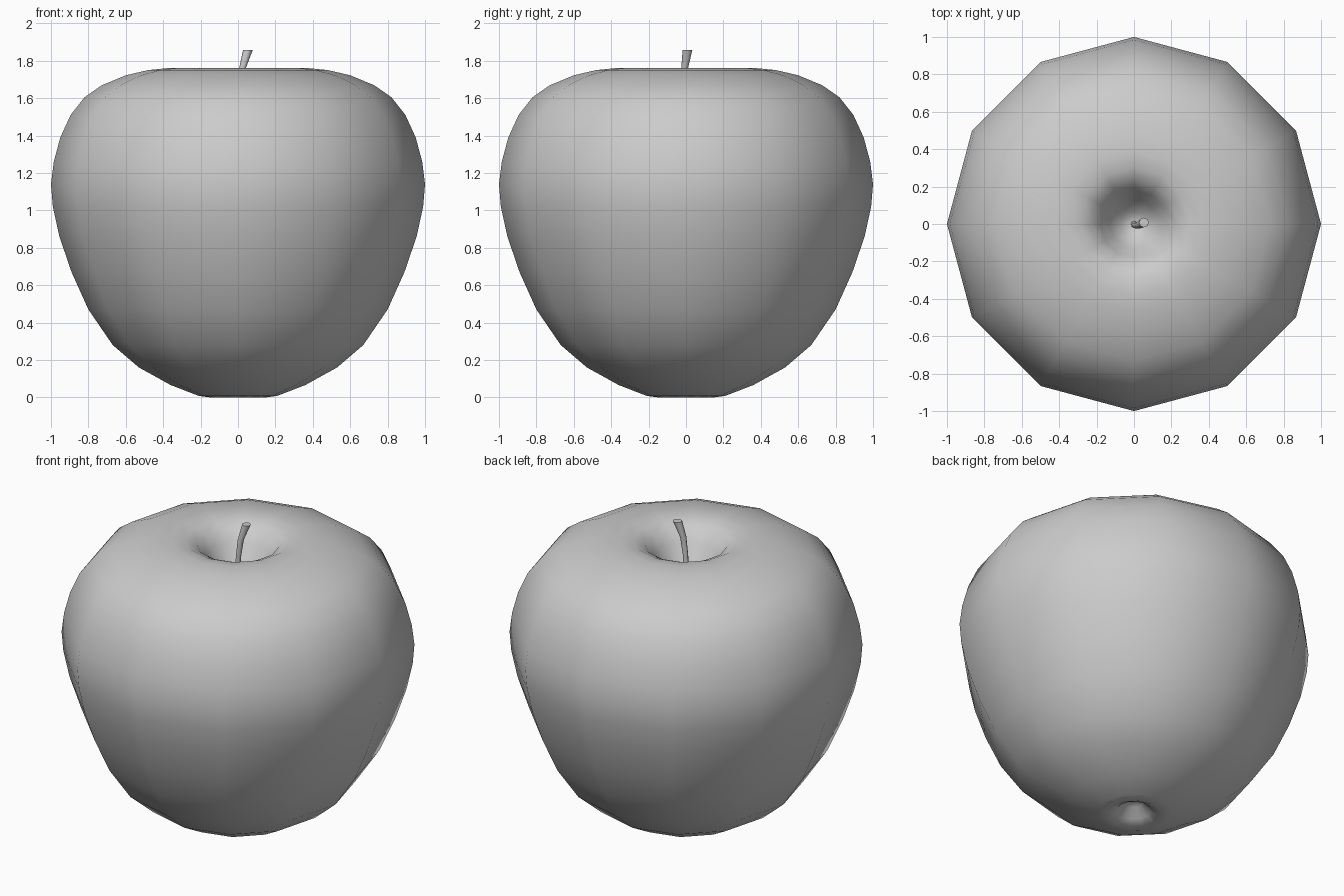
import bpy, bmesh, math
from mathutils import Vector

if "Cube" in bpy.data.objects:
    bpy.data.objects.remove(bpy.data.objects["Cube"])


def finish(bm, name):
    bmesh.ops.recalc_face_normals(bm, faces=bm.faces)
    me = bpy.data.meshes.new(name)
    bm.to_mesh(me)
    bm.free()
    ob = bpy.data.objects.new(name, me)
    bpy.context.collection.objects.link(ob)
    return ob


def bridge(bm, a, b):
    n = len(a)
    for i in range(n):
        j = (i + 1) % n
        f = bm.faces.new((a[i], a[j], b[j], b[i]))
        f.smooth = True


def fan(bm, ring, tip):
    for i in range(len(ring)):
        f = bm.faces.new((ring[i], ring[(i + 1) % len(ring)], tip))
        f.smooth = True


# Fruit: 12-sided lathe with a dimple at each end (radius, height)
profile = [(0.05, 0.075), (0.10, 0.025), (0.15, 0.0), (0.21, 0.008), (0.36, 0.066),
           (0.53, 0.16), (0.67, 0.28), (0.80, 0.47), (0.89, 0.67), (0.955, 0.86),
           (0.99, 1.02), (1.0, 1.14), (0.985, 1.26), (0.95, 1.39), (0.895, 1.51),
           (0.82, 1.605), (0.73, 1.668), (0.60, 1.722), (0.48, 1.75), (0.38, 1.76),
           (0.30, 1.75), (0.235, 1.72), (0.18, 1.65), (0.13, 1.56), (0.07, 1.49)]
bm = bmesh.new()
rings = [[bm.verts.new((r * math.cos(k * math.pi / 6), r * math.sin(k * math.pi / 6), z))
          for k in range(12)] for r, z in profile]
for a, b in zip(rings, rings[1:]):
    bridge(bm, a, b)
fan(bm, rings[0], bm.verts.new((0, 0, 0.09)))
fan(bm, rings[-1], bm.verts.new((0, 0, 1.46)))
finish(bm, "apple_body")

# Stem: curved, flaring towards the cut end (x, y, z, radius)
path = [(0.0, 0.0, 1.44, 0.018), (0.003, -0.006, 1.55, 0.016),
        (0.010, -0.010, 1.65, 0.015), (0.024, -0.007, 1.76, 0.018),
        (0.053, 0.008, 1.858, 0.026)]
bm = bmesh.new()
rings = []
for i, (x, y, z, r) in enumerate(path):
    rings.append([bm.verts.new(Vector((x + r * math.cos(k * math.pi / 4),
                                       y + r * math.sin(k * math.pi / 4), z)))
                  for k in range(8)])
for a, b in zip(rings, rings[1:]):
    bridge(bm, a, b)
bm.faces.new(rings[0])
bm.faces.new(rings[-1])
stem = finish(bm, "stem")
stem.select_set(True)
bpy.context.view_layer.objects.active = stem
bpy.ops.object.shade_smooth_by_angle(angle=math.radians(50))
